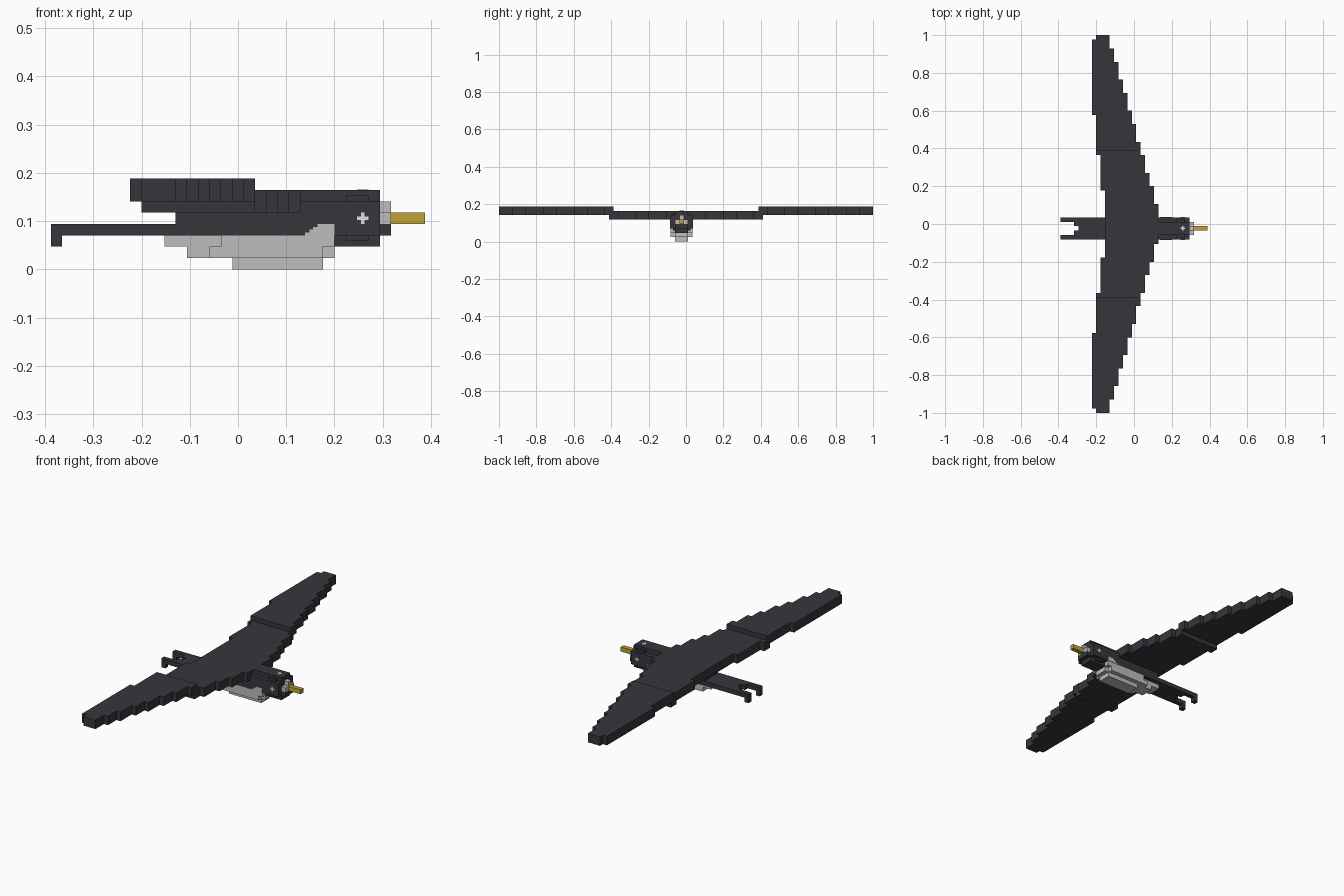
import bpy
import bmesh
from mathutils import Matrix, Vector

cube = bpy.data.objects.get("Cube")
if cube:
    bpy.data.objects.remove(cube, do_unlink=True)

V = 2 / 85  # edge of one grid block


def material(name, rgb):
    m = bpy.data.materials.new(name)
    m.diffuse_color = (*rgb, 1)
    m.use_nodes = True
    m.node_tree.nodes["Principled BSDF"].inputs["Base Color"].default_value = (*rgb, 1)
    return m


DARK = material("charcoal feathers", (0.038, 0.036, 0.044))
LIGHT = material("pale grey belly", (0.51, 0.51, 0.50))
GOLD = material("gold beak", (0.53, 0.36, 0.035))
EYE = material("white eye", (0.75, 0.75, 0.75))


def point(i, j, k):
    """Grid coordinates to model space."""
    return Vector(((i - 16.5) * V, (j - 42.5) * V, k * V))


def finish(name, bm, mat):
    bmesh.ops.recalc_face_normals(bm, faces=bm.faces)
    me = bpy.data.meshes.new(name)
    bm.to_mesh(me)
    bm.free()
    me.materials.append(mat)
    ob = bpy.data.objects.new(name, me)
    bpy.context.collection.objects.link(ob)
    return ob


def blocks(name, mat, *spans):
    """One object from boxes, each (i0, i1, j0, j1, k0, k1)."""
    bm = bmesh.new()
    for i0, i1, j0, j1, k0, k1 in spans:
        a, b = point(i0, j0, k0), point(i1, j1, k1)
        mat4 = Matrix.Translation((a + b) / 2) @ Matrix.Diagonal((*(b - a), 1))
        bmesh.ops.create_cube(bm, size=1, matrix=mat4)
    return finish(name, bm, mat)


# Wing edges: each step is (rows below this, edge column), mirrored about row 42
LEAD = [(47, 22), (51, 21), (54, 20), (58, 19), (61, 18), (65, 17),
        (68, 16), (72, 15), (75, 14), (79, 13), (82, 12), (85, 11)]
TRAIL = [(50, 10), (58, 9), (67, 8), (84, 7), (85, 8)]


def edge(steps, row):
    row = max(row, 84 - row)
    return next(col for limit, col in steps if row < limit)


def wing(name, j0, j1, k0, k1):
    """Stepped outline extruded upwards."""
    front, back = [], []
    for j in range(j0, j1):
        for side, steps in ((front, LEAD), (back, TRAIL)):
            side += [(edge(steps, j), j), (edge(steps, j), j + 1)]
    outline = []
    for p in front + back[::-1]:
        if not outline or outline[-1] != p:
            outline.append(p)
    bm = bmesh.new()
    base = bm.faces.new([bm.verts.new(point(i, j, k0)) for i, j in outline])
    top = bmesh.ops.extrude_face_region(bm, geom=[base])["geom"]
    bmesh.ops.translate(bm, vec=(0, 0, (k1 - k0) * V),
                        verts=[g for g in top if isinstance(g, bmesh.types.BMVert)])
    return finish(name, bm, DARK)


# Wings: low middle panel, raised tips
wing("wing_middle", 25, 60, 5, 7)
wing("wing_tip_rear", 59, 85, 6, 8)
wing("wing_tip_front", 0, 26, 6, 8)

# Upper body and neck
blocks("upper_body", DARK, (11, 25, 39, 44, 3, 5))
blocks("neck", DARK, (21, 25, 39, 44, 5, 6), (21, 25, 40, 43, 6, 7))

# Head with notched corners
blocks("head", DARK, (25, 29, 39, 44, 3, 6), (25, 29, 40, 43, 2, 7),
       (26, 28, 39.5, 43.5, 2.5, 6.5))
blocks("chin", DARK, (29, 30, 40, 43, 3, 4))
blocks("face", LIGHT, (29, 30, 40, 43, 4, 5), (29, 30, 41, 42, 5, 6))
blocks("beak", GOLD, (30, 33, 41, 42, 4, 5))

# Stepped belly
blocks("belly", LIGHT,
       (10, 15, 40, 43, 2, 3), (15, 25, 39, 44, 2, 3),
       (12, 14, 40, 43, 1, 2), (14, 24, 39, 44, 1, 2), (24, 25, 40, 43, 1, 2),
       (16, 24, 40, 43, 0, 1))

# Stepped pale cheek plates on both sides of the throat
T = 0.1
for name, y0, y1 in (("throat_patch_front", 39 - T, 39), ("throat_patch_rear", 44, 44 + T)):
    blocks(name, LIGHT, *[(a, 25, y0, y1, 3 + n / 4, 3.25 + n / 4)
                          for n, a in enumerate((22.4, 22.8, 23.1, 23.5))])

# Cross-shaped eyes and crown mark
for name, y0, y1 in (("eye_front", 39 - T, 39), ("eye_rear", 44, 44 + T)):
    blocks(name, EYE, (27, 28, y0, y1, 4.33, 4.67), (27.33, 27.67, y0, y1, 4, 5))
blocks("crown_mark", EYE, (27, 28, 41.33, 41.67, 7, 7.03), (27.33, 27.67, 41, 42, 7, 7.03))

# Forked tail with drooping tips
blocks("tail", DARK, (4, 11, 39, 44, 3, 4),
       *[(0, 4, j, j + 1, 3, 4) for j in (39, 43)],
       *[(3, 4, j, j + 1, 3, 4) for j in (40, 42)],
       *[(0, 1, j, j + 1, 2, 3) for j in (39, 43)])
